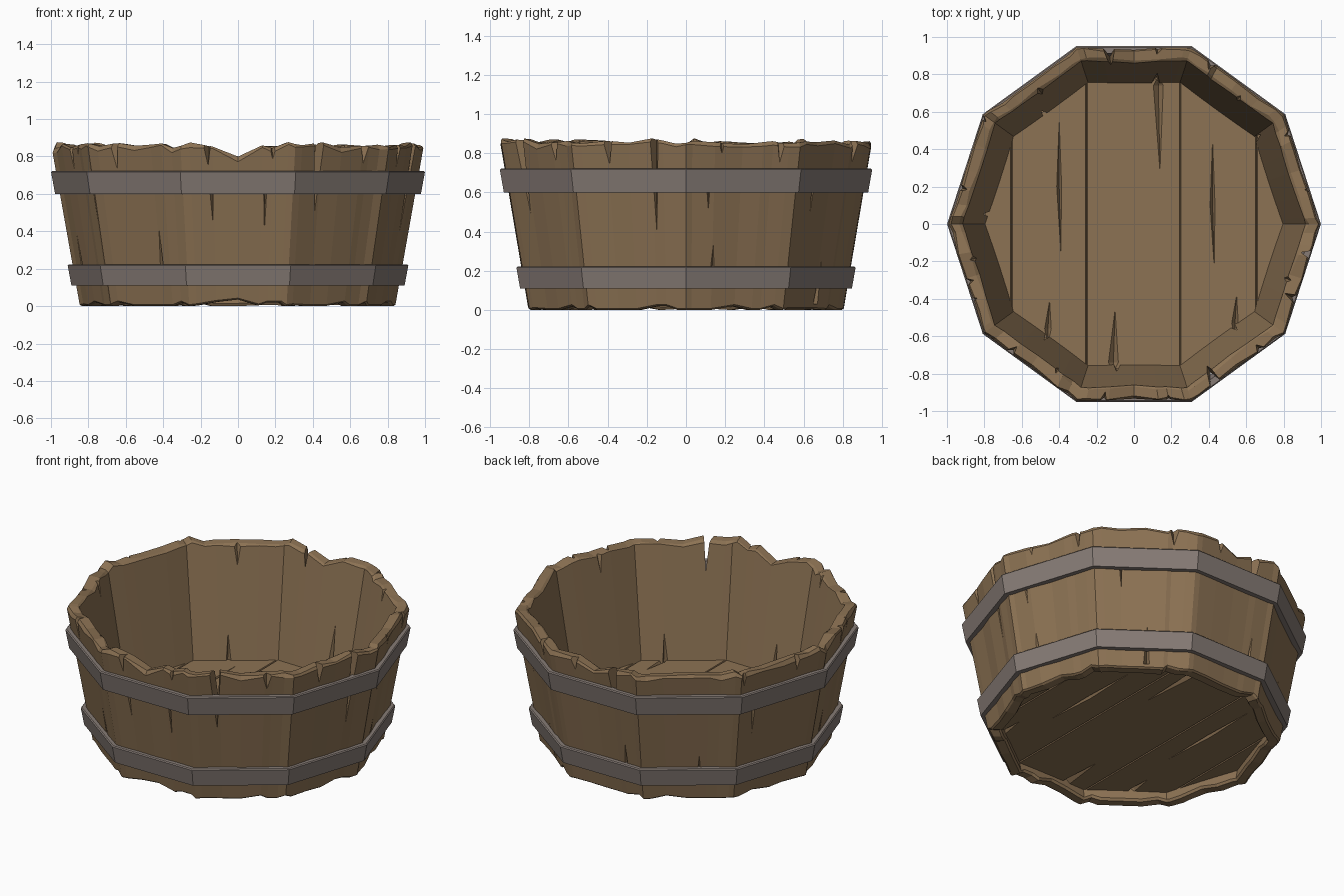
import bpy, bmesh, math, random
from mathutils import Vector

random.seed(7)
SIDES = 10
STEP = 2 * math.pi / SIDES
THICK = 0.075
FLOOR_TOP, FLOOR_BOTTOM = 0.16, 0.07

cube = bpy.data.objects.get("Cube")
if cube:
    bpy.data.objects.remove(cube, do_unlink=True)


def material(name, rgb):
    m = bpy.data.materials.new(name)
    m.use_nodes = True
    m.diffuse_color = (*rgb, 1)
    m.node_tree.nodes["Principled BSDF"].inputs["Base Color"].default_value = (*rgb, 1)
    return m


wood = material("brown wood", (0.262, 0.168, 0.087))
iron = material("grey iron", (0.238, 0.198, 0.178))


def radius(z):
    """Corner radius of the tapered outer wall."""
    return 0.843 + 0.178 * z


def flat_factor(angle):
    """Distance to the ten-sided outline, relative to its corner radius."""
    return math.cos(STEP / 2) / math.cos(angle % STEP - STEP / 2)


def on_wall(angle, z, offset=0.0):
    r = radius(z) * flat_factor(angle) + offset
    return Vector((r * math.cos(angle), r * math.sin(angle), z))


def make_object(name, bm, mat=None):
    bmesh.ops.recalc_face_normals(bm, faces=bm.faces)
    mesh = bpy.data.meshes.new(name)
    bm.to_mesh(mesh)
    bm.free()
    obj = bpy.data.objects.new(name, mesh)
    bpy.context.scene.collection.objects.link(obj)
    if mat:
        mesh.materials.append(mat)
    return obj


def ring(name, columns, mat):
    """Closed ring of quads from equal cross-section loops."""
    bm = bmesh.new()
    loops = [[bm.verts.new(p) for p in col] for col in columns]
    count = len(loops[0])
    for i, a in enumerate(loops):
        b = loops[(i + 1) % len(loops)]
        for j in range(count):
            k = (j + 1) % count
            bm.faces.new((a[j], b[j], b[k], a[k]))
    return make_object(name, bm, mat)


def shard(bm, points):
    """Sharp convex splinter used to cut a crack or groove."""
    verts = [bm.verts.new(p) for p in points]
    bmesh.ops.convex_hull(bm, input=verts)


def carve(obj, bm, mat):
    """Cut all splinters out of an object and bake the result."""
    cutter = make_object("crack_cutter", bm)
    cutter.hide_render = True
    mod = obj.modifiers.new("cracks", "BOOLEAN")
    mod.operation = "DIFFERENCE"
    mod.solver = "EXACT"
    mod.use_self = True
    mod.object = cutter
    graph = bpy.context.evaluated_depsgraph_get()
    baked = bpy.data.meshes.new_from_object(obj.evaluated_get(graph))
    obj.modifiers.clear()
    obj.data = baked
    baked.materials.clear()
    baked.materials.append(mat)
    for p in baked.polygons:
        p.material_index = 0
        p.use_smooth = False
    bpy.data.objects.remove(cutter, do_unlink=True)


# Stave wall: ten flat sides with uneven, chipped rims
columns = []
for side in range(SIDES):
    for t in (0, 0.08, 0.28, 0.5, 0.7, 0.79, 0.93):
        if t not in (0, 0.5):
            t += random.uniform(-0.03, 0.03)
        a = Vector((math.cos(side * STEP), math.sin(side * STEP)))
        b = Vector((math.cos((side + 1) * STEP), math.sin((side + 1) * STEP)))
        p = a.lerp(b, t)
        angle = math.atan2(p.y, p.x)
        dip = max(0, 1 - abs(p.x) / 0.15)
        top = 0.857 + random.uniform(-0.015, 0.02) - 0.045 * dip
        low = random.choice((0, 0, 0.005, 0.02)) + (0.03 * dip if p.y < 0 else 0)
        bump = random.uniform(-0.006, 0.003)
        cut, cut_in = random.uniform(0.008, 0.03), random.uniform(0.005, 0.02)
        columns.append([
            on_wall(angle, low + 0.008, bump),
            on_wall(angle, top - cut, bump),
            on_wall(angle, top, bump - cut * 0.7),
            on_wall(angle, top - 0.004, cut_in - THICK),
            on_wall(angle, top - cut_in, -THICK),
            on_wall(angle, low + 0.015, -THICK),
            on_wall(angle, low, 0.012 - THICK),
            on_wall(angle, low, bump - 0.01),
        ])
wall = ring("stave_wall", columns, wood)

# Cracks in the wall: angle, wide end, tip, width, depth
NOTCHES = [(98, .58, .07, .16), (82, .77, .08, .08), (64, .74, .08, .07), (168, .76, .07, .07),
           (199, .72, .06, .06), (205, .78, .05, .05), (226, .72, .06, .07), (260, .74, .05, .08),
           (281, .77, .07, .07), (297, .47, .06, .16), (315, .75, .08, .07), (335, .73, .06, .1),
           (350, .34, .045, .06), (11, .79, .06, .05), (30, .74, .06, .06), (145, .77, .06, .05)]
OUTER = [(261, .66, .42, .03), (279, .66, .33, .03), (241, .16, .45, .035), (7, .66, .5, .03),
         (9, .16, .34, .035), (55, .03, .3, .05), (101, .16, .4, .035), (150, .66, .4, .035),
         (190, .16, .42, .035), (215, .66, .4, .03), (130, .16, .35, .03), (45, .66, .45, .03)]
INNER = [(81, .14, .5, .06), (263, .14, .38, .05), (129, .14, .35, .04), (314, .14, .35, .04),
         (232, .14, .36, .04), (35, .14, .4, .04), (176, .14, .34, .04), (125, .93, .7, .09),
         (340, .93, .72, .07), (50, .93, .76, .07), (192, .93, .74, .07), (242, .93, .77, .06)]


def wall_crack(bm, degrees, wide, tip, width, depth, inside):
    angle = math.radians(degrees)
    side = Vector((-math.sin(angle), math.cos(angle), 0)) * width / 2
    base, sign = (-THICK, -1) if inside else (0, 1)
    mouth = on_wall(angle, wide, base + 0.012 * sign)
    shard(bm, [mouth + side, mouth - side,
               on_wall(angle + 0.006, wide, base - depth * sign),
               on_wall(angle + 0.004, tip, base + 0.004 * sign)])


splinters = bmesh.new()
for degrees, tip, width, depth in NOTCHES:
    wall_crack(splinters, degrees, 0.92, tip, width * 1.3, depth, False)
for degrees, wide, tip, width in OUTER:
    wall_crack(splinters, degrees, wide, tip, width, 0.035, False)
for degrees, wide, tip, width in INNER:
    wall_crack(splinters, degrees, wide, tip, width, 0.035, True)
carve(wall, splinters, wood)

# Floor boards: one ten-sided slab with plank grooves and splits
floor = ring("floor_boards", [
    [on_wall(i * STEP, FLOOR_BOTTOM, -0.06), on_wall(i * STEP, FLOOR_TOP, -0.06),
     Vector((0, 0, FLOOR_TOP)), Vector((0, 0, FLOOR_BOTTOM))] for i in range(SIDES)], wood)
bm = bmesh.new()
bm.from_mesh(floor.data)
bmesh.ops.remove_doubles(bm, verts=bm.verts, dist=0.0001)
bmesh.ops.dissolve_degenerate(bm, edges=bm.edges, dist=0.0001)
# Drop the inner sheets and cap the slab with clean polygons
bmesh.ops.delete(bm, geom=[v for v in bm.verts if v.co.xy.length < 0.1], context="VERTS")
for z in (FLOOR_BOTTOM, FLOOR_TOP):
    cap = [v for v in bm.verts if abs(v.co.z - z) < 0.001]
    bm.faces.new(sorted(cap, key=lambda v: math.atan2(v.co.y, v.co.x)))
bmesh.ops.recalc_face_normals(bm, faces=bm.faces)
bm.to_mesh(floor.data)
bm.free()

SPLITS = [(0.13, 0.8, 0.74, 0.22, 0.06), (-0.40, 0.6, 0.2, -0.2, 0.03), (0.42, 0.5, 0.1, -0.27, 0.03),
          (-0.11, -0.8, -0.74, -0.42, 0.06), (0.54, -0.62, -0.53, -0.36, 0.04),
          (-0.46, -0.65, -0.56, -0.39, 0.04)]
splinters = bmesh.new()
for z, up in ((FLOOR_TOP, 1), (FLOOR_BOTTOM, -1)):
    face, deep = z + 0.004 * up, z - 0.03 * up
    for x in (-0.655, -0.253, 0.247, 0.655):
        shard(splinters, [(x + dx, y, h) for y in (-1, 1)
                          for dx, h in ((-0.007, face), (0.007, face), (0, z - 0.01 * up))])
    for x, start, middle, end, width in SPLITS:
        shard(splinters, [(x, start, face), (x - width / 2, middle, face),
                          (x + width / 2, middle, face), (x, middle, deep), (x + 0.01, end, face)])
carve(floor, splinters, wood)

# Iron hoops
for name, low, high in (("lower_hoop", 0.11, 0.222), ("upper_hoop", 0.6, 0.722)):
    ring(name, [[on_wall(i * STEP, z, off) for z, off in
                 ((low, 0.028), (high - 0.006, 0.029), (high, 0.022), (high, -0.012), (low, -0.012))]
                for i in range(SIDES)], iron)
